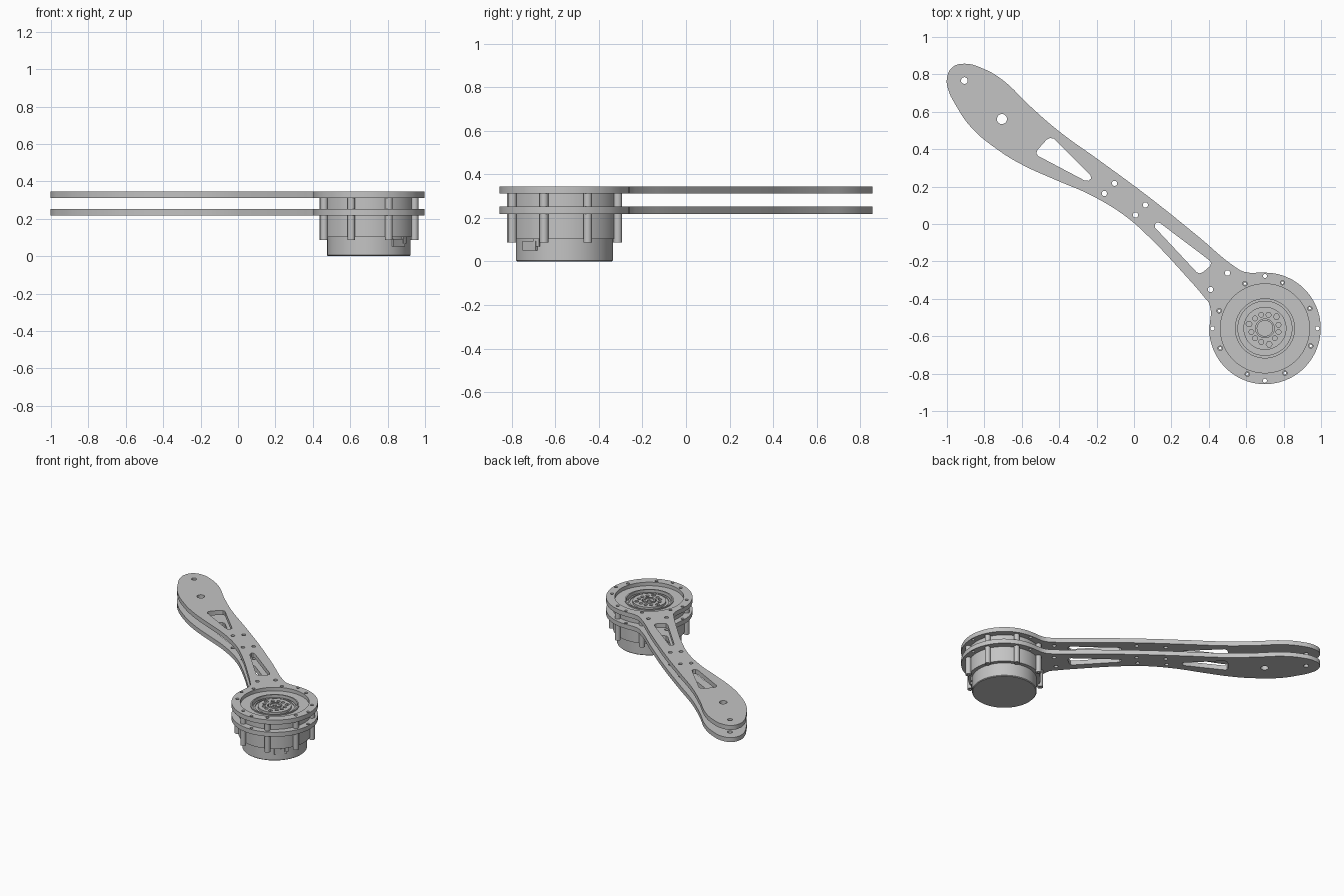
import bpy, bmesh
from math import cos, sin, radians, pi
from mathutils import Matrix

cube = bpy.data.objects.get("Cube")
if cube:
    bpy.data.objects.remove(cube, do_unlink=True)

CX, CY = 0.70, -0.558      # motor axis
SCREWS = [24 + 45 * i for i in range(8)]

metal = bpy.data.materials.new("grey metal")
metal.use_nodes = True
GREY = (0.55, 0.55, 0.55, 1)
metal.diffuse_color = GREY
metal.node_tree.nodes["Principled BSDF"].inputs["Base Color"].default_value = GREY


def polar(r, deg):
    return CX + r * cos(radians(deg)), CY + r * sin(radians(deg))


def circle(x, y, r, n=24):
    return [(x + r * cos(2 * pi * i / n), y + r * sin(2 * pi * i / n)) for i in range(n)]


def finish(name, mesh):
    ob = bpy.data.objects.new(name, mesh)
    bpy.context.collection.objects.link(ob)
    mesh.materials.clear()
    mesh.materials.append(metal)
    bpy.ops.object.select_all(action="DESELECT")
    ob.select_set(True)
    bpy.context.view_layer.objects.active = ob
    bpy.ops.object.shade_smooth_by_angle(angle=radians(30))
    return ob


def sheet(name, loops, z0, z1, smooth_first=False):
    """Extruded flat part; the first loop is the outline, the rest are holes."""
    cu = bpy.data.curves.new(name, "CURVE")
    cu.dimensions, cu.fill_mode = "2D", "BOTH"
    cu.extrude = (z1 - z0) / 2
    cu.resolution_u = 5
    for i, pts in enumerate(loops):
        if i == 0 and smooth_first:
            sp = cu.splines.new("BEZIER")
            sp.bezier_points.add(len(pts) - 1)
            for bp, p in zip(sp.bezier_points, pts):
                bp.co = (*p, 0)
                bp.handle_left_type = bp.handle_right_type = "AUTO"
        else:
            sp = cu.splines.new("POLY")
            sp.points.add(len(pts) - 1)
            for q, p in zip(sp.points, pts):
                q.co = (*p, 0, 1)
        sp.use_cyclic_u = True
    tmp = bpy.data.objects.new(name + "_curve", cu)
    bpy.context.collection.objects.link(tmp)
    dg = bpy.context.evaluated_depsgraph_get()
    mesh = bpy.data.meshes.new_from_object(tmp.evaluated_get(dg))
    bpy.data.objects.remove(tmp, do_unlink=True)
    bm = bmesh.new()
    bm.from_mesh(mesh)
    bmesh.ops.remove_doubles(bm, verts=bm.verts, dist=1e-5)
    bmesh.ops.recalc_face_normals(bm, faces=bm.faces)
    bmesh.ops.translate(bm, verts=bm.verts, vec=(0, 0, (z0 + z1) / 2))
    bm.to_mesh(mesh)
    bm.free()
    return finish(name, mesh)


def lathe(name, profile, n=72):
    """Turned part around the motor axis from (radius, z) points."""
    bm = bmesh.new()
    vs = [bm.verts.new((CX + r, CY, z)) for r, z in profile]
    es = [bm.edges.new(p) for p in zip(vs, vs[1:])]
    bmesh.ops.spin(bm, geom=vs + es, cent=(CX, CY, 0), axis=(0, 0, 1),
                   angle=2 * pi, steps=n, use_duplicate=False)
    bmesh.ops.remove_doubles(bm, verts=bm.verts, dist=1e-5)
    bmesh.ops.recalc_face_normals(bm, faces=bm.faces)
    mesh = bpy.data.meshes.new(name)
    bm.to_mesh(mesh)
    bm.free()
    return finish(name, mesh)


def box(name, r, deg, z, size):
    bm = bmesh.new()
    bmesh.ops.create_cube(bm, size=1, matrix=Matrix.Translation((*polar(r, deg), z))
                          @ Matrix.Rotation(radians(deg), 4, "Z")
                          @ Matrix.Diagonal((*size, 1)))
    mesh = bpy.data.meshes.new(name)
    bm.to_mesh(mesh)
    bm.free()
    return finish(name, mesh)


# Arm plates: paddle outline running into the motor ring
lower_edge = [(0.404, -0.43), (0.377, -0.393), (0.27, -0.27), (0.083, -0.072),
              (-0.05, 0.045), (-0.238, 0.158), (-0.398, 0.227), (-0.60, 0.318),
              (-0.73, 0.398), (-0.87, 0.516), (-0.955, 0.639), (-0.992, 0.715)]
upper_edge = [(-1.0, 0.78), (-0.972, 0.837), (-0.906, 0.857), (-0.805, 0.83),
              (-0.70, 0.768), (-0.56, 0.634), (-0.40, 0.495), (-0.185, 0.34),
              (0.083, 0.142), (0.35, -0.072), (0.537, -0.227), (0.59, -0.256)]
outline = lower_edge + upper_edge + [polar(0.298, a) for a in range(90, -186, -12)]
slots = [
    [(-0.468, 0.45), (-0.45, 0.46), (-0.43, 0.457), (-0.232, 0.26), (-0.23, 0.243),
     (-0.243, 0.231), (-0.265, 0.233), (-0.513, 0.364), (-0.522, 0.378), (-0.517, 0.395)],
    [(0.112, 0.0), (0.122, 0.008), (0.138, 0.006), (0.402, -0.193), (0.412, -0.207),
     (0.407, -0.225), (0.37, -0.257), (0.352, -0.264), (0.335, -0.258), (0.113, -0.02)],
]
holes = [circle(-0.907, 0.767, 0.018), circle(-0.706, 0.561, 0.027)]
holes += [circle(x, y, 0.014) for x, y in
          [(-0.158, 0.163), (-0.104, 0.217), (0.008, 0.048), (0.061, 0.102),
           (0.409, -0.35), (0.5, -0.262)]]
holes += [circle(*polar(0.28, a), 0.011, 16) for a in (0, 90, 180, 270)]
holes += [circle(*polar(0.262, a), 0.012, 16) for a in SCREWS]
bore = circle(CX, CY, 0.238, 72)
for name, z in (("lower_plate", 0.218), ("upper_plate", 0.311)):
    sheet(name, [outline, bore] + slots + holes, z, z + 0.034, True)

# Motor housing: base can, main barrel and recessed stepped top
lathe("motor_housing", [
    (0, 0), (0.218, 0), (0.223, 0.005), (0.223, 0.103), (0.25, 0.103), (0.25, 0.312),
    (0.238, 0.312), (0.238, 0.318), (0.168, 0.318), (0.168, 0.326), (0.158, 0.326),
    (0.158, 0.295), (0.147, 0.295), (0.147, 0.31), (0.135, 0.31), (0.135, 0.302), (0, 0.302)])

# Screw lugs around the barrel
for i, a in enumerate(SCREWS):
    x, y = polar(0.262, a)
    sheet(f"screw_lug_{i + 1}", [circle(x, y, 0.02, 20), circle(x, y, 0.007, 12)], 0.087, 0.311)

# Output flange with three groups of three bolt holes
bolts = [circle(*polar(0.075, g + d), 0.013, 16) for g in (105, 225, 345) for d in (-30, 0, 30)]
pins = [circle(*polar(0.088, g), 0.016, 6) for g in (45, 165, 285)]
sheet("output_flange", [circle(CX, CY, 0.115, 64), circle(CX, CY, 0.05, 40)] + bolts + pins,
      0.30, 0.318)
lathe("output_hub", [(0, 0.309), (0.014, 0.309), (0.014, 0.316), (0.032, 0.316),
                     (0.032, 0.324), (0.044, 0.324), (0.044, 0.30)], 40)

# Cable connector on the base can
box("connector_body", 0.214, -45, 0.072, (0.032, 0.085, 0.042))
box("connector_tab", 0.222, -34, 0.085, (0.022, 0.03, 0.034))
